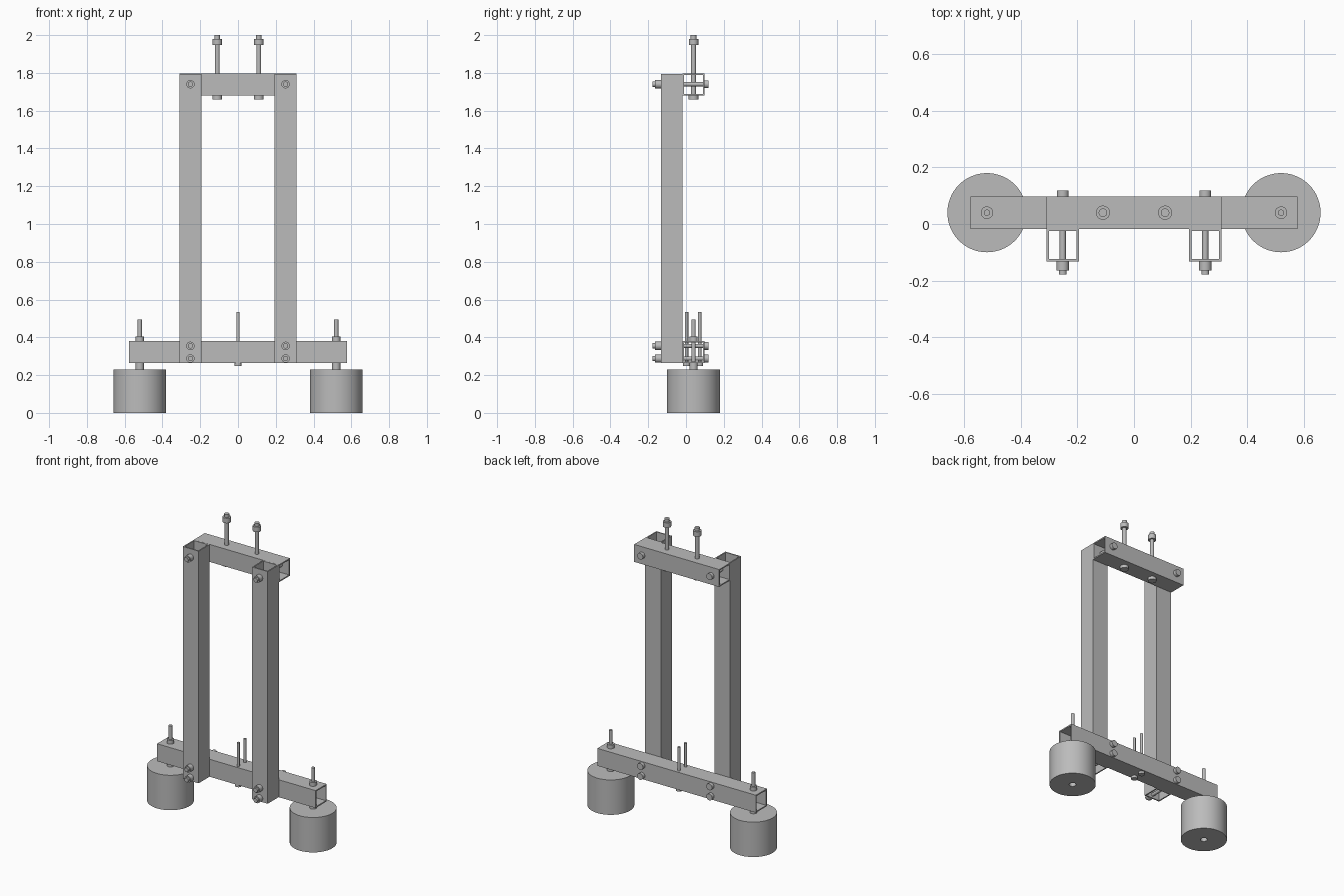
import bpy
import math
from mathutils import Vector

cube = bpy.data.objects.get("Cube")
if cube:
    bpy.data.objects.remove(cube, do_unlink=True)

steel = bpy.data.materials.new("grey steel")
steel.use_nodes = True
GREY = (0.5, 0.5, 0.5, 1)
steel.diffuse_color = GREY
steel.node_tree.nodes["Principled BSDF"].inputs["Base Color"].default_value = GREY

SIZE, WALL = 0.115, 0.008
BEAM_Y = 0.04


def make(name, verts, faces, smooth=False):
    mesh = bpy.data.meshes.new(name)
    mesh.from_pydata(verts, [], faces)
    mesh.materials.append(steel)
    obj = bpy.data.objects.new(name, mesh)
    bpy.context.collection.objects.link(obj)
    if smooth:
        bpy.ops.object.select_all(action='DESELECT')
        obj.select_set(True)
        bpy.context.view_layer.objects.active = obj
        bpy.ops.object.shade_smooth_by_angle(angle=math.radians(35))
    return obj


def lathe(name, start, axis, profile, closed=False, sides=32):
    """Turn (radius, distance) points around an axis line."""
    turn = Vector((0, 0, 1)).rotation_difference(Vector(axis))
    verts, faces = [], []
    for r, h in profile:
        for i in range(sides):
            a = math.tau * i / sides
            verts.append(Vector(start) + turn @ Vector((r * math.cos(a), r * math.sin(a), h)))
    rings = len(profile)
    for k in range(rings if closed else rings - 1):
        n = (k + 1) % rings
        for i in range(sides):
            j = (i + 1) % sides
            faces.append((k * sides + i, k * sides + j, n * sides + j, n * sides + i))
    if not closed:
        faces.append(tuple(reversed(range(sides))))
        faces.append(tuple(range((rings - 1) * sides, rings * sides)))
    return make(name, verts, faces, True)


def bolt(name, start, axis, steps):
    """Stepped bolt: each step is (radius, from, to)."""
    profile = []
    for r, a, b in steps:
        profile += [(r, a), (r, b)]
    return lathe(name, start, axis, profile)


def square_tube(name, centre, length, axis):
    """Hollow square tube with open ends."""
    turn = Vector((0, 0, 1)).rotation_difference(Vector(axis))
    corners = [(-1, -1), (1, -1), (1, 1), (-1, 1)]
    loops = [(SIZE / 2, -1), (SIZE / 2, 1), (SIZE / 2 - WALL, 1), (SIZE / 2 - WALL, -1)]
    verts = [Vector(centre) + turn @ Vector((x * s, y * s, e * length / 2))
             for s, e in loops for x, y in corners]
    faces = []
    for k in range(4):
        n = (k + 1) % 4
        for i in range(4):
            j = (i + 1) % 4
            faces.append((k * 4 + i, k * 4 + j, n * 4 + j, n * 4 + i))
    return make(name, verts, faces)


# Frame tubes
square_tube("bottom_beam", (0, BEAM_Y, 0.322), 1.156, (1, 0, 0))
square_tube("top_beam", (0, BEAM_Y, 1.738), 0.62, (1, 0, 0))

for side, s in (("left", 1), ("right", -1)):
    square_tube(side + "_post", (s * 0.252, BEAM_Y - SIZE, 1.03), 1.53, (0, 0, 1))

    # Bolts through posts and beams, head at the back
    for label, z in (("top", 1.74), ("middle", 0.355), ("low", 0.288)):
        bolt(f"{side}_{label}_frame_bolt", (s * 0.252, -0.178, z), (0, 1, 0),
             [(0.014, 0, 0.013), (0.022, 0.013, 0.045),
              (0.011, 0.045, 0.275), (0.021, 0.275, 0.297)])

    # Tall bolts standing on the top beam
    bolt(side + "_top_rod", (s * 0.11, BEAM_Y, 0), (0, 0, 1),
         [(0.026, 1.66, 1.68), (0.013, 1.68, 1.947),
          (0.025, 1.947, 1.98), (0.015, 1.98, 2.0)])

    # Round foot with a bore, and its threaded stem
    foot = (s * 0.52, BEAM_Y, 0)
    lathe(side + "_foot", foot, (0, 0, 1),
          [(0.14, 0), (0.14, 0.23), (0.021, 0.23), (0.021, 0)], closed=True, sides=64)
    bolt(side + "_foot_stem", foot, (0, 0, 1),
         [(0.022, 0.225, 0.265), (0.011, 0.265, 0.38),
          (0.022, 0.38, 0.405), (0.011, 0.405, 0.495)])

# Pair of thin rods in the middle of the bottom beam
for label, y in (("front", 0.003), ("back", 0.072)):
    bolt(label + "_centre_rod", (0, y, 0), (0, 0, 1),
         [(0.019, 0.248, 0.265), (0.009, 0.265, 0.535)])
